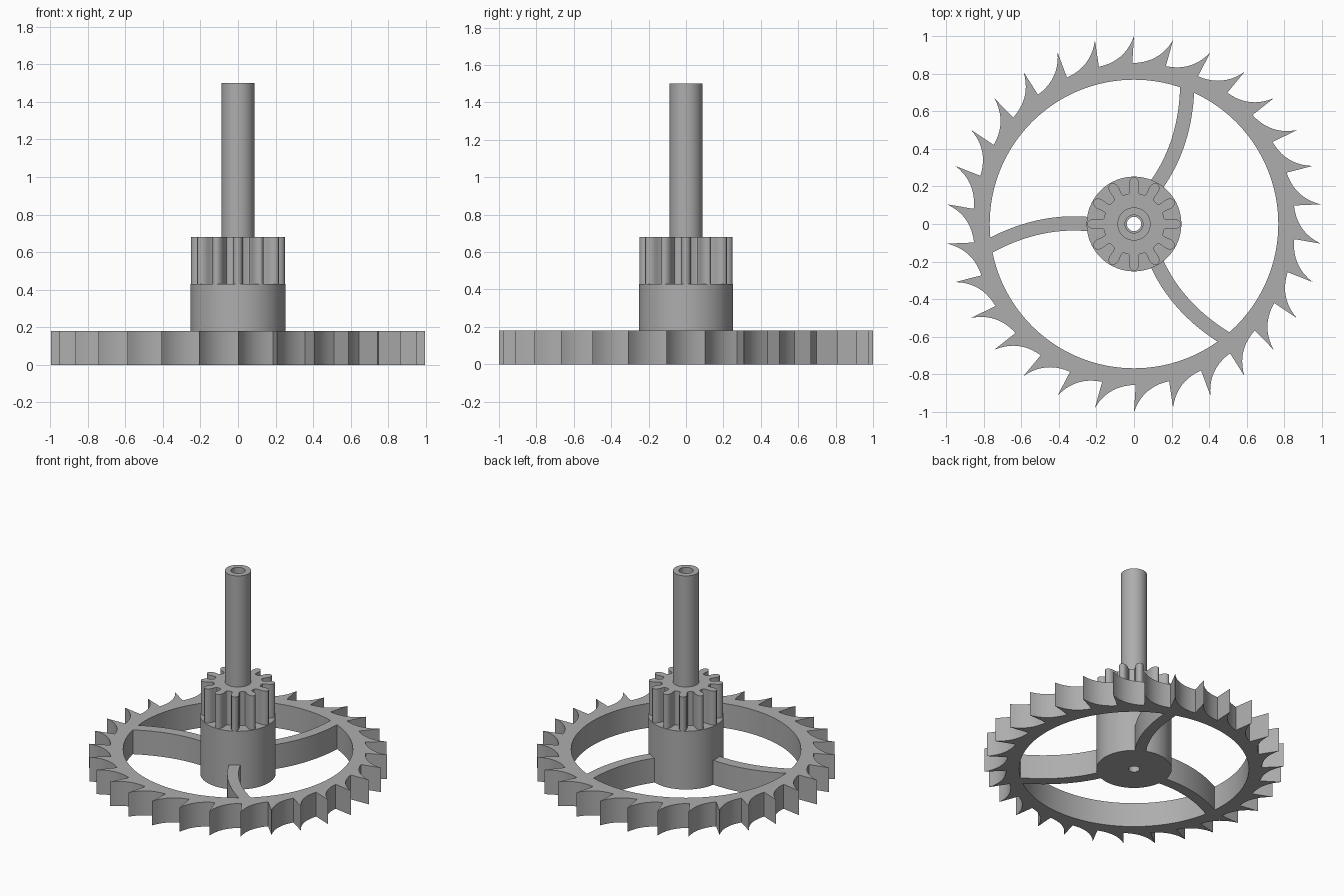
import bpy, bmesh
from math import sin, cos, radians, tau
from mathutils import Vector, Matrix

if "Cube" in bpy.data.objects:
    bpy.data.objects.remove(bpy.data.objects["Cube"])

metal = bpy.data.materials.new("grey_metal")
metal.use_nodes = True
GREY = (0.42, 0.42, 0.42, 1)
metal.diffuse_color = GREY
metal.node_tree.nodes["Principled BSDF"].inputs["Base Color"].default_value = GREY


def polar(r, degrees):
    a = radians(degrees)
    return Vector((r * cos(a), r * sin(a), 0))


def circle(r, n=96):
    return [polar(r, 360 * i / n) for i in range(n)]


def extrude_profile(name, loops, z0, z1):
    """Fill closed outlines (later ones are holes) and extrude them upwards."""
    bm = bmesh.new()
    edges = []
    for loop in loops:
        vs = [bm.verts.new((p.x, p.y, z0)) for p in loop]
        edges += [bm.edges.new((a, b)) for a, b in zip(vs, vs[1:] + vs[:1])]
    bmesh.ops.triangle_fill(bm, edges=edges, use_beauty=True)
    top = bmesh.ops.extrude_face_region(bm, geom=bm.faces[:], use_keep_orig=True)["geom"]
    bmesh.ops.translate(bm, vec=(0, 0, z1 - z0),
                        verts=[v for v in top if isinstance(v, bmesh.types.BMVert)])
    bmesh.ops.recalc_face_normals(bm, faces=bm.faces[:])
    mesh = bpy.data.meshes.new(name)
    bm.to_mesh(mesh)
    bm.free()
    mesh.materials.append(metal)
    obj = bpy.data.objects.new(name, mesh)
    bpy.context.collection.objects.link(obj)
    bpy.ops.object.select_all(action="DESELECT")
    obj.select_set(True)
    bpy.context.view_layer.objects.active = obj
    bpy.ops.object.shade_smooth_by_angle(angle=radians(25))
    return obj


# Toothed rim: each tooth has a concave back and a near-radial front
TEETH = 30
PITCH = 360 / TEETH
rim = []
for i in range(TEETH):
    tip = 90 + i * PITCH
    root, bend, point = polar(0.857, tip + PITCH + 0.6), polar(0.868, tip + 3.1), polar(1, tip)
    for k in range(11):
        t = k / 10
        rim.append(root * (1 - t) ** 2 + bend * 2 * t * (1 - t) + point * t * t)
    # reverse so the outline runs counter-clockwise from tip to next root
    rim[-11:] = rim[-11:][::-1]
extrude_profile("toothed_rim", [rim, circle(0.768, 144)], 0, 0.18)

# Three curved spokes
HALF_WIDTH = 0.038
inner_side, outer_side = [], []
for k in range(21):
    d = -0.02 + 0.55 * k / 20
    centre = Vector((-0.25 - d, 0.085 * d - 0.598 * d * d, 0))
    normal = Vector((0.085 - 1.196 * d, 1, 0)).normalized() * HALF_WIDTH
    inner_side.append(centre + normal)
    outer_side.append(centre - normal)
spoke = inner_side + outer_side[::-1]
for i in range(3):
    turn = Matrix.Rotation(tau * i / 3, 3, "Z")
    extrude_profile(f"spoke_{i + 1}", [[turn @ p for p in spoke]], 0, 0.18)

# Hub drum
BORE = 0.038
extrude_profile("hub", [circle(0.252), circle(BORE, 48)], 0, 0.43)

# Pinion with round-tipped leaves
LEAVES = 12
half_leaf = [(0.163, 10.5), (0.168, 8.4), (0.18, 7.4), (0.2, 7.4), (0.215, 7.2),
             (0.23, 5.9), (0.241, 4), (0.247, 2)]
leaf = [(r, -a) for r, a in half_leaf] + [(0.249, 0)] + half_leaf[::-1]
pinion = [polar(r, a + i * 360 / LEAVES) for i in range(LEAVES) for r, a in leaf]
extrude_profile("pinion", [pinion, circle(BORE, 48)], 0.43, 0.68)

# Hollow arbor tube
extrude_profile("arbor", [circle(0.088, 64), circle(0.048, 48)], 0.68, 1.5)
